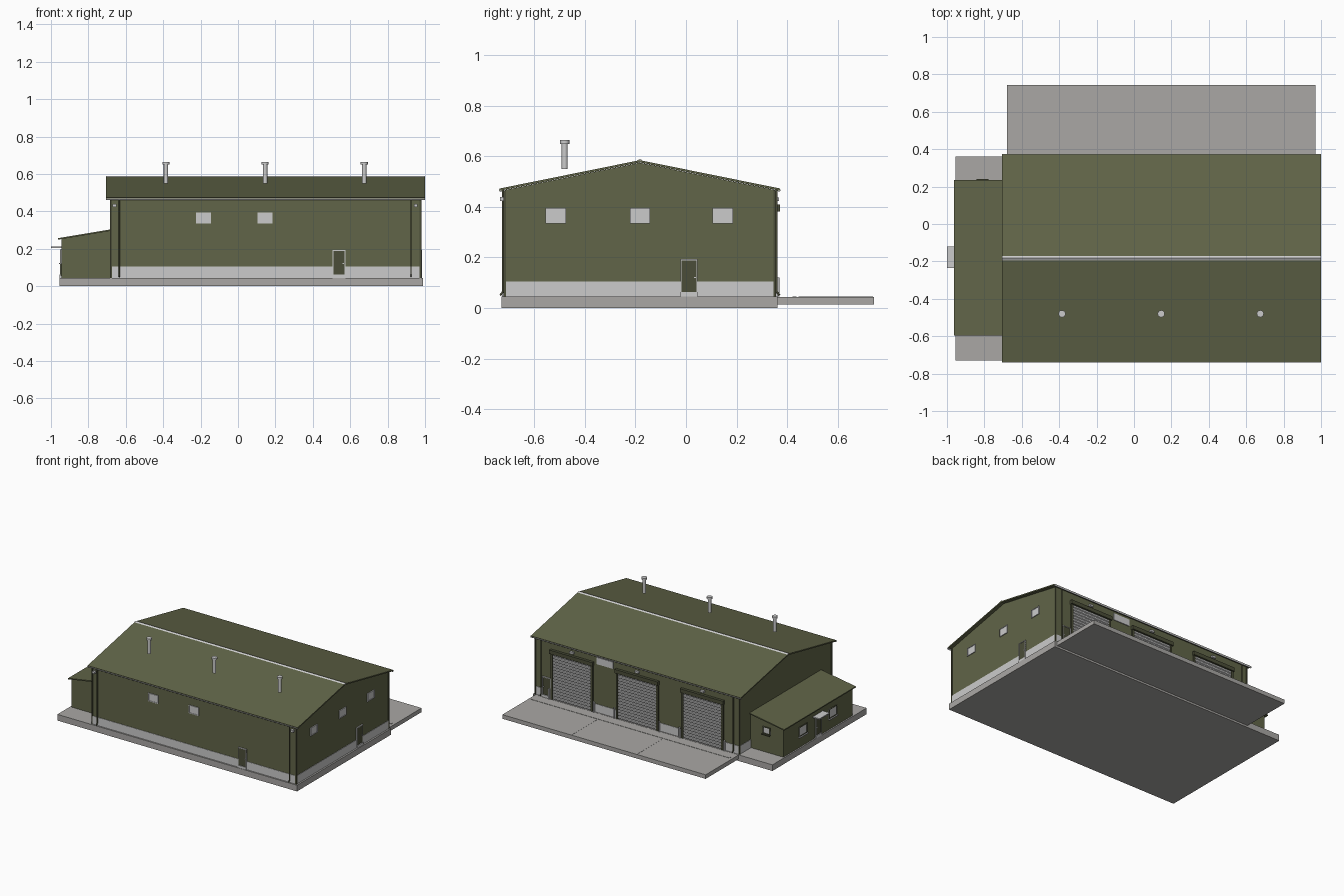
import bpy, bmesh, math
from mathutils import Vector

if "Cube" in bpy.data.objects:
    bpy.data.objects.remove(bpy.data.objects["Cube"])


def material(name, rgb):
    m = bpy.data.materials.new(name)
    m.diffuse_color = (*rgb, 1)
    m.use_nodes = True
    m.node_tree.nodes["Principled BSDF"].inputs["Base Color"].default_value = m.diffuse_color
    return m


GREEN = material("olive_cladding", (0.12, 0.13, 0.065))
DARK = material("dark_olive_trim", (0.07, 0.075, 0.04))
CONCRETE = material("concrete", (0.4, 0.39, 0.375))


def finish(name, bm, mat=None):
    bmesh.ops.recalc_face_normals(bm, faces=bm.faces)
    me = bpy.data.meshes.new(name)
    bm.to_mesh(me)
    bm.free()
    ob = bpy.data.objects.new(name, me)
    bpy.context.collection.objects.link(ob)
    if mat:
        me.materials.append(mat)
    return ob


def prism(name, pts, axis, a, b, mat=None):
    """Extrude a 2D profile along x (pts are y,z) or y (pts are x,z)."""
    bm = bmesh.new()
    place = (lambda p, t: (t, p[0], p[1])) if axis == "x" else (lambda p, t: (p[0], t, p[1]))
    face = bm.faces.new([bm.verts.new(place(p, a)) for p in pts])
    geo = bmesh.ops.extrude_face_region(bm, geom=[face])["geom"]
    move = Vector((b - a, 0, 0)) if axis == "x" else Vector((0, b - a, 0))
    bmesh.ops.translate(bm, vec=move, verts=[g for g in geo if isinstance(g, bmesh.types.BMVert)])
    return finish(name, bm, mat)


def box(name, x0, x1, y0, y1, z0, z1, mat=None):
    return prism(name, [(y0, z0), (y1, z0), (y1, z1), (y0, z1)], "x", x0, x1, mat)


def rod(name, p, q, r, mat=None, sides=16):
    p, q = Vector(p), Vector(q)
    bm = bmesh.new()
    bmesh.ops.create_cone(bm, cap_ends=True, segments=sides, radius1=r, radius2=r, depth=(q - p).length)
    bmesh.ops.rotate(bm, matrix=Vector((0, 0, 1)).rotation_difference(q - p).to_matrix(), verts=bm.verts)
    bmesh.ops.translate(bm, vec=(p + q) / 2, verts=bm.verts)
    for f in bm.faces:
        f.smooth = len(f.verts) == 4
    return finish(name, bm, mat)


# Wall planes of the hall and annex
L, R, F, B = -0.68, 0.975, -0.717, 0.352
AL, AF, AB = -0.945, -0.582, 0.222
RY, G = (F + B) / 2, 0.045


def on_wall(name, side, u0, u1, d0, d1, z0, z1, mat=None):
    """Box on a wall: u runs along the wall, d is the distance outwards."""
    if side in ("front", "back", "annex_back"):
        w, s = {"front": (F, -1), "back": (B, 1), "annex_back": (AB, 1)}[side]
        y = sorted((w + s * d0, w + s * d1))
        return box(name, u0, u1, *y, z0, z1, mat)
    w, s = {"right": (R, 1), "annex_left": (AL, -1)}[side]
    x = sorted((w + s * d0, w + s * d1))
    return box(name, *x, u0, u1, z0, z1, mat)


def frame(name, side, u0, u1, z0, z1, t, d, mat=None, bottom=True):
    on_wall(name + "_jamb", side, u0, u0 + t, 0, d, z0, z1, mat)
    on_wall(name + "_jamb", side, u1 - t, u1, 0, d, z0, z1, mat)
    on_wall(name + "_head", side, u0 + t, u1 - t, 0, d, z1 - t, z1, mat)
    if bottom:
        on_wall(name + "_sill", side, u0 + t, u1 - t, 0, d, z0, z0 + t, mat)


def door(side, u, z0=0.055):
    h = 0.034
    on_wall(side + "_door_leaf", side, u - h, u + h, -0.002, 0.005, z0, z0 + 0.137, DARK)
    frame(side + "_door_frame", side, u - h, u + h, z0, z0 + 0.139, 0.005, 0.008, None, False)
    on_wall(side + "_door_handle", side, u + 0.02, u + 0.027, 0.005, 0.01, z0 + 0.063, z0 + 0.068)
    on_wall(side + "_door_step", side, u - h, u + h, 0, 0.01, G, z0 + 0.008)


def window(side, u, z, w=0.08, h=0.06, mat=None):
    on_wall(side + "_window_pane", side, u - w / 2, u + w / 2, -0.002, 0.003, z - h / 2, z + h / 2)
    frame(side + "_window_frame", side, u - w / 2, u + w / 2, z - h / 2, z + h / 2, 0.005, 0.006, mat)


# Ground slab and apron with joints and drain
box("ground_slab", -0.955, 0.99, -0.73, 0.362, 0, G, CONCRETE)
box("apron", L, 0.97, 0.362, 0.743, 0.014, G - 0.001, CONCRETE)
box("apron_drain", L + 0.02, 0.95, 0.422, 0.438, 0.04, G + 0.001, CONCRETE)
for x in (0.41, -0.12):
    box("apron_joint", x - 0.002, x + 0.002, 0.445, 0.74, 0.04, G, CONCRETE)

# Hall body and plinth
prism("hall_walls", [(F, G), (B, G), (B, 0.467), (RY, 0.575), (F, 0.467)], "x", L, R, GREEN)
box("plinth", L - 0.003, R + 0.003, F - 0.003, B + 0.003, G, 0.105)
for x in (L, R):
    for y in (F, B):
        box("corner_trim", x - 0.005, x + 0.005, y - 0.005, y + 0.005, G, 0.465, DARK)

# Gabled roof, ridge cap and gutters
E0, E1, EZ, RZ = -0.737, 0.372, 0.473, 0.585
prism("hall_roof", [(E0, EZ), (RY, RZ), (E1, EZ), (E1, EZ - 0.009), (RY, RZ - 0.009), (E0, EZ - 0.009)],
      "x", -0.705, 1.0, GREEN)
prism("ridge_cap", [(RY - 0.012, 0.583), (RY, 0.59), (RY + 0.012, 0.583), (RY, 0.58)], "x", -0.705, 1.0)
for y in (E0 + 0.004, E1 - 0.004):
    arc = [(y + 0.007 * math.cos(a), 0.469 + 0.009 * math.sin(a))
           for a in [math.pi + i * math.pi / 8 for i in range(9)]]
    prism("gutter", arc, "x", -0.705, 1.0)

# Downpipes with sloped shoes
for x in (-0.635, 0.925):
    for y, s in ((F, -1), (B, 1)):
        rod("downpipe", (x, y + s * 0.007, 0.062), (x, y + s * 0.007, 0.474), 0.004, DARK, 10)
        rod("downpipe_shoe", (x, y + s * 0.006, 0.066), (x, y + s * 0.018, 0.05), 0.004, DARK, 10)

# Roof vents, standing just clear of the slope
BAYS = (0.675, 0.145, -0.385)
for x in BAYS:
    rod("vent_pipe", (x, -0.48, 0.55), (x, -0.48, 0.655), 0.012)
    rod("vent_cap", (x, -0.48, 0.65), (x, -0.48, 0.664), 0.019)

# Roller shutters on the rear wall
for x in BAYS:
    z0, z1, n = 0.048, 0.385, 16
    step = (z1 - z0) / n
    pts = [(B - 0.002, z1), (B - 0.002, z0)]
    for i in range(n):
        for k, d in ((0.02, 0.003), (0.25, 0.007), (0.75, 0.007), (0.98, 0.003)):
            pts.append((B + d, z0 + (i + k) * step))
    prism("roller_shutter", pts, "x", x - 0.157, x + 0.157)
    for s in (-1, 1):
        u = x + s * 0.163
        on_wall("shutter_rail", "back", u - 0.008, u + 0.008, 0, 0.011, G, 0.385, DARK)
        rod("bollard", (x + s * 0.182, 0.364, G), (x + s * 0.182, 0.364, 0.12), 0.006)
    on_wall("shutter_box", "back", x - 0.175, x + 0.175, 0, 0.02, 0.381, 0.409, DARK)
    on_wall("bay_lamp", "back", x - 0.015, x + 0.015, 0, 0.016, 0.424, 0.438)

# Blank sign panel and corner lamps
on_wall("blank_panel", "back", 0.34, 0.475, 0, 0.006, 0.4, 0.45)
for x in (-0.66, 0.95):
    on_wall("corner_lamp", "front", x - 0.01, x + 0.01, 0, 0.018, 0.424, 0.44)

# Hall doors and windows
door("front", 0.54)
door("right", 0.012)
door("back", 0.882)
for x in (-0.185, 0.145):
    window("front", x, 0.365)
for y in (-0.515, RY, 0.145):
    window("right", y, 0.365)

# Lean-to annex
prism("annex_walls", [(AL, G), (L, G), (L, 0.297), (AL, 0.253)], "y", AF, AB, GREEN)
prism("annex_roof", [(-0.962, 0.257), (L, 0.304), (L, 0.296), (-0.962, 0.249)], "y", -0.595, 0.236, GREEN)
door("annex_left", -0.178)
box("door_canopy", -1.0, AL, -0.236, -0.12, 0.203, 0.211)
for y in (-0.005, -0.35):
    window("annex_left", y, 0.16, 0.09, 0.07, DARK)
    on_wall("annex_window_ledge", "annex_left", y - 0.05, y + 0.05, 0, 0.012, 0.118, 0.124)
window("annex_back", -0.81, 0.205, 0.06, 0.05, DARK)
on_wall("annex_window_ledge", "annex_back", -0.842, -0.778, 0, 0.018, 0.173, 0.18, DARK)
